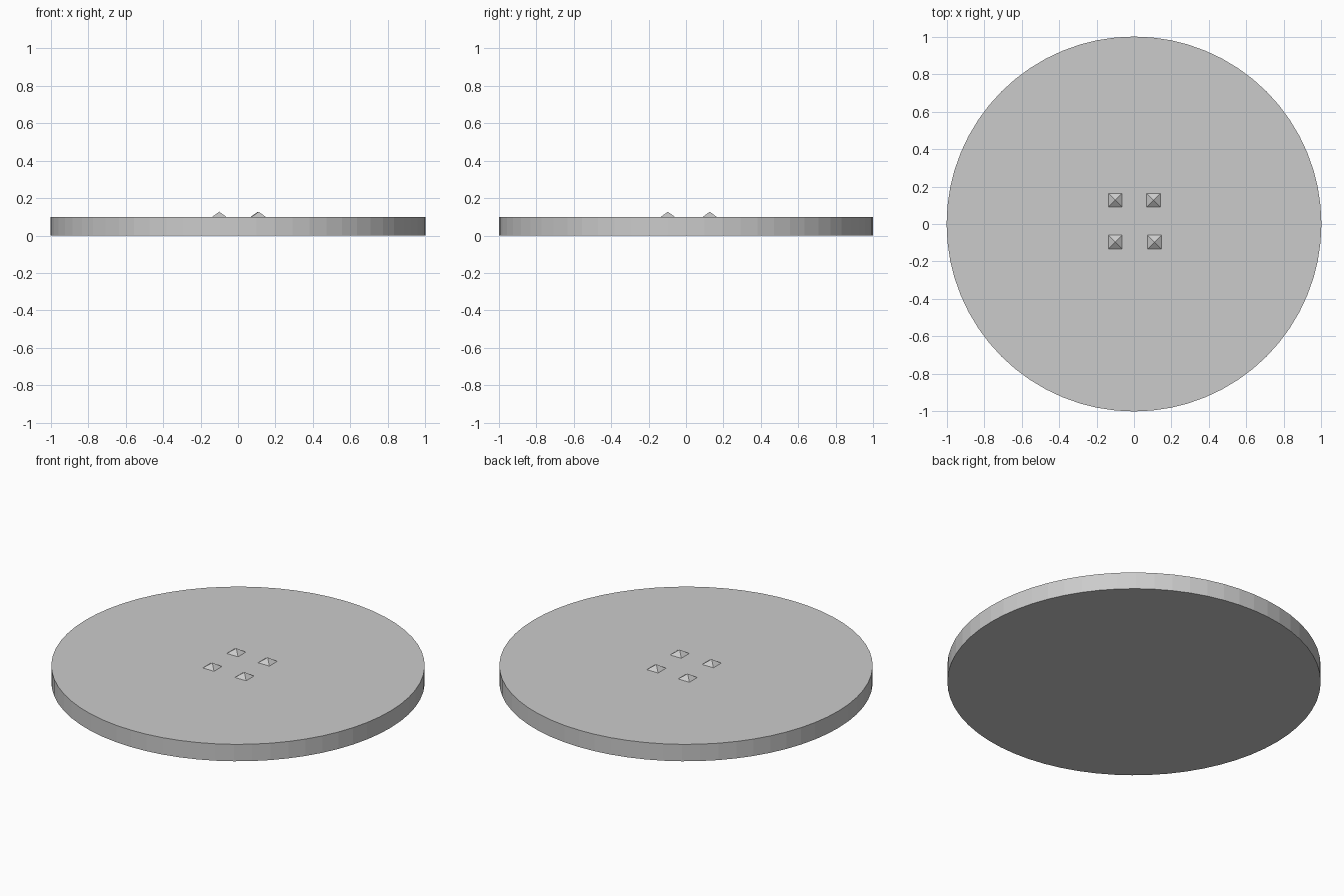
import bpy
import math

if "Cube" in bpy.data.objects:
    bpy.data.objects.remove(bpy.data.objects["Cube"])

# Flat round plate
bpy.ops.mesh.primitive_cylinder_add(vertices=64, radius=1.0, depth=0.1, location=(0, 0, 0.05))
bpy.context.object.name = "disc"

# Four small pyramid studs standing on the plate
HALF, HEIGHT, TOP = 0.037, 0.027, 0.1
studs = {
    "stud_front_left": (-0.10, -0.097),
    "stud_front_right": (0.11, -0.097),
    "stud_back_left": (-0.10, 0.127),
    "stud_back_right": (0.105, 0.127),
}
for name, (x, y) in studs.items():
    bpy.ops.mesh.primitive_cone_add(vertices=4, radius1=HALF * math.sqrt(2), radius2=0, depth=HEIGHT,
                                    location=(x, y, TOP + HEIGHT / 2), rotation=(0, 0, math.pi / 4))
    bpy.context.object.name = name
